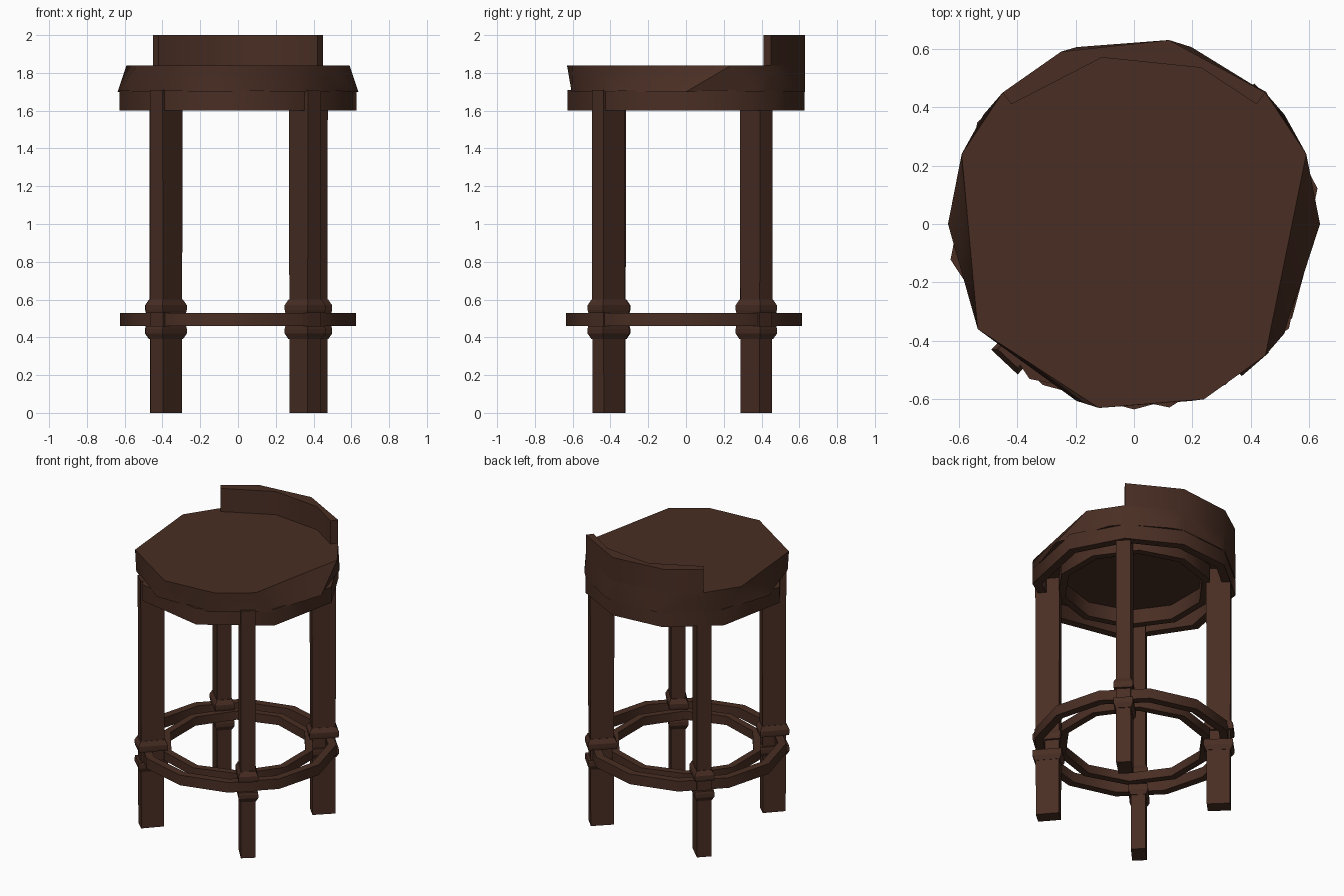
import bpy, bmesh, math
from mathutils import Matrix, Vector

if "Cube" in bpy.data.objects:
    bpy.data.objects.remove(bpy.data.objects["Cube"])

wood = bpy.data.materials.new("dark brown wood")
wood.diffuse_color = (0.066, 0.027, 0.017, 1)
wood.use_nodes = True
wood.node_tree.nodes["Principled BSDF"].inputs["Base Color"].default_value = wood.diffuse_color


def finish(name, bm, smooth=None):
    bmesh.ops.recalc_face_normals(bm, faces=bm.faces)
    me = bpy.data.meshes.new(name)
    bm.to_mesh(me)
    bm.free()
    me.materials.append(wood)
    ob = bpy.data.objects.new(name, me)
    bpy.context.collection.objects.link(ob)
    if smooth:
        bpy.ops.object.select_all(action='DESELECT')
        ob.select_set(True)
        bpy.context.view_layer.objects.active = ob
        bpy.ops.object.shade_smooth_by_angle(angle=math.radians(smooth))
    return ob


def circle(r, n, turn=0.0):
    return [(r * math.cos(2 * math.pi * (i + turn) / n),
             r * math.sin(2 * math.pi * (i + turn) / n)) for i in range(n)]


def loft(bm, loops, closed=False):
    """Skin a list of 3D loops; cap the ends, or join last to first."""
    rows = [[bm.verts.new(p) for p in loop] for loop in loops]
    n = len(rows[0])
    pairs = list(zip(rows, rows[1:])) + ([(rows[-1], rows[0])] if closed else [])
    for a, b in pairs:
        for i in range(n):
            j = (i + 1) % n
            bm.faces.new((a[i], a[j], b[j], b[i]))
    if not closed:
        bm.faces.new(rows[0])
        bm.faces.new(rows[-1])


def ring(name, outline, inner_scale, z0, z1, y=0.0):
    bm = bmesh.new()
    loops = [[(px * s, py * s + y, z) for px, py in outline]
             for s, z in ((1, z0), (1, z1), (inner_scale, z1), (inner_scale, z0))]
    loft(bm, loops, closed=True)
    return finish(name, bm, 45)


# Seat: faceted slab with an irregular ten-sided top
top = [(-0.59, 0.24), (-0.535, -0.36), (-0.12, -0.63), (0.24, -0.6), (0.45, -0.45),
       (0.59, 0.24), (0.45, 0.45), (0.12, 0.63), (-0.25, 0.59), (-0.45, 0.45)]
back_low = [(0.12, 0.63), (-0.25, 0.59), (0.45, 0.45)]
bm = bmesh.new()
for x, y in top:
    bm.verts.new((x, y, 1.84))
for x, y in circle(0.637, 10) + back_low:
    bm.verts.new((x, y, 1.70))
bmesh.ops.convex_hull(bm, input=bm.verts[:])
bmesh.ops.dissolve_limit(bm, angle_limit=0.02, verts=bm.verts[:], edges=bm.edges[:])
finish("seat", bm, 45)

# Rings below the seat
rim = [(0.64 * math.cos(math.radians(a)), 0.64 * math.sin(math.radians(a)))
       for a in (11, 45, 79, 112, 147, 191, 236, 281, 326)]
ring("seat_apron", rim, 0.91, 1.60, 1.71)
ring("seat_inner_ring", circle(0.49, 10, 0.5), 0.9, 1.60, 1.71)

# Low curved backrest following the back rim
outer = [(-0.45, 0.45), (-0.25, 0.59), (0.12, 0.63), (0.45, 0.45)]
inner = [(0.42, 0.41), (0.23, 0.535), (-0.11, 0.57), (-0.42, 0.41)]
bm = bmesh.new()
loft(bm, [[(x, y, z) for x, y in outer + inner] for z in (1.82, 2.0)])
finish("backrest", bm, 45)

# Foot rings, one along the outside of the legs and one along the inside
ring("outer_foot_ring", circle(0.625, 12), 0.915, 0.46, 0.53, -0.01)
ring("inner_foot_ring", circle(0.49, 10, 0.5), 0.9, 0.465, 0.525)


# Legs: rectangular posts turned towards the centre, with flared collars
def post(name, x, y, sections):
    """sections: (z, radial half size, tangential half size)"""
    turn = Matrix.Rotation(math.atan2(y, x), 3, 'Z')
    base = Vector((x, y, 0))
    bm = bmesh.new()
    loft(bm, [[base + turn @ Vector((sx * a, sy * b, z))
               for sx, sy in ((1, 1), (-1, 1), (-1, -1), (1, -1))]
              for z, a, b in sections])
    return finish(name, bm)


legs = {"front_left": (-0.38, -0.405), "front_right": (0.355, -0.41),
        "back_left": (-0.382, 0.372), "back_right": (0.388, 0.372)}
for side, (x, y) in legs.items():
    post(side + "_leg", x, y, [(0, 0.073, 0.046), (1.71, 0.077, 0.046)])
    post(side + "_upper_collar", x, y,
         [(0.53, 0.09, 0.060), (0.545, 0.093, 0.062), (0.57, 0.093, 0.062), (0.60, 0.078, 0.048)])
    post(side + "_lower_collar", x, y,
         [(0.39, 0.078, 0.048), (0.42, 0.093, 0.062), (0.445, 0.093, 0.062), (0.46, 0.09, 0.060)])
